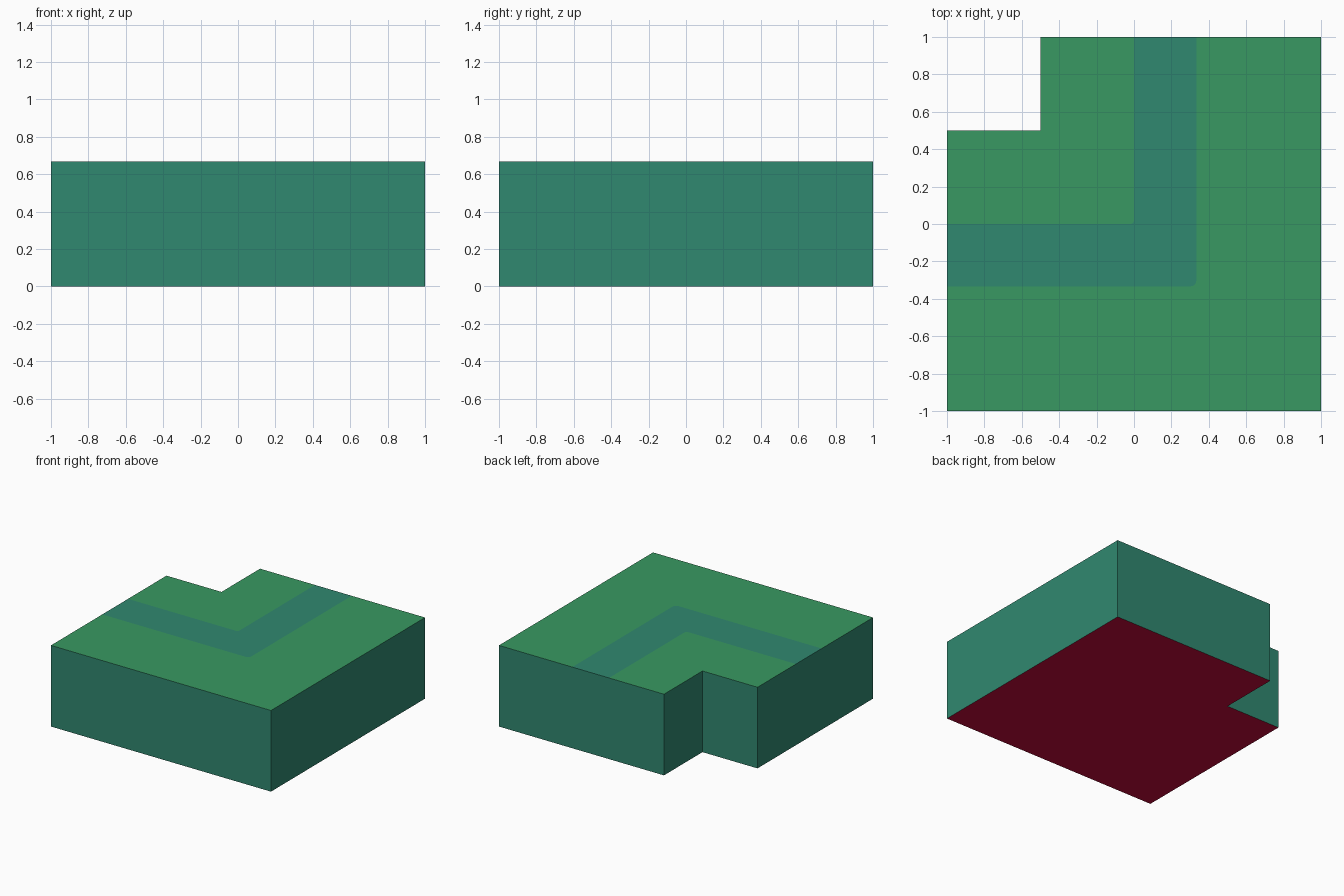
import bpy, bmesh, math

if "Cube" in bpy.data.objects:
    bpy.data.objects.remove(bpy.data.objects["Cube"])

H = 2 / 3          # block height
T = 1 / 3          # stripe width


def material(name, rgb):
    def linear(c):
        c /= 255
        return c / 12.92 if c <= 0.04045 else ((c + 0.055) / 1.055) ** 2.4
    m = bpy.data.materials.new(name)
    m.diffuse_color = (*[linear(c) for c in rgb], 1)
    m.use_nodes = True
    m.node_tree.nodes["Principled BSDF"].inputs["Base Color"].default_value = m.diffuse_color
    return m


mats = [material("leaf green", (56, 153, 98)),
        material("teal green", (48, 136, 112)),
        material("crimson", (195, 10, 58))]
GREEN, TEAL, RED = range(3)

bm = bmesh.new()


def ring(points, z):
    return [bm.verts.new((x, y, z)) for x, y in points]


def face(verts, mat):
    f = bm.faces.new(verts)
    f.material_index = mat


def bend(x, y, r, steps=4):
    """Rounded right-angle turn from heading +x to heading +y, corner at (x, y)."""
    return [(x - r + r * math.sin(a), y + r - r * math.cos(a))
            for a in (math.pi / 2 * i / steps for i in range(steps + 1))]


# outline, counter-clockwise, including the points where the stripe meets the edge
outline = [(-1, -1), (1, -1), (1, 1), (T, 1), (0, 1), (-0.5, 1),
           (-0.5, 0.5), (-1, 0.5), (-1, 0), (-1, -T)]
bottom = ring(outline, 0)
top = ring(outline, H)

# walls and underside
for i in range(len(outline)):
    j = (i + 1) % len(outline)
    face([bottom[i], bottom[j], top[j], top[i]], TEAL)
face(bottom[::-1], RED)

# top surface: outer area, bent stripe, inner area
outer_bend = ring(bend(T, -T, 0.03), H)
inner_bend = ring(bend(0, 0, 0.02), H)
face([top[9], top[0], top[1], top[2], top[3]] + outer_bend[::-1], GREEN)
face([top[9]] + outer_bend + [top[3], top[4]] + inner_bend[::-1] + [top[8]], TEAL)
face([top[8]] + inner_bend + top[4:8], GREEN)

mesh = bpy.data.meshes.new("notched_block")
bm.to_mesh(mesh)
bm.free()
for m in mats:
    mesh.materials.append(m)
bpy.context.collection.objects.link(bpy.data.objects.new("notched_block", mesh))
